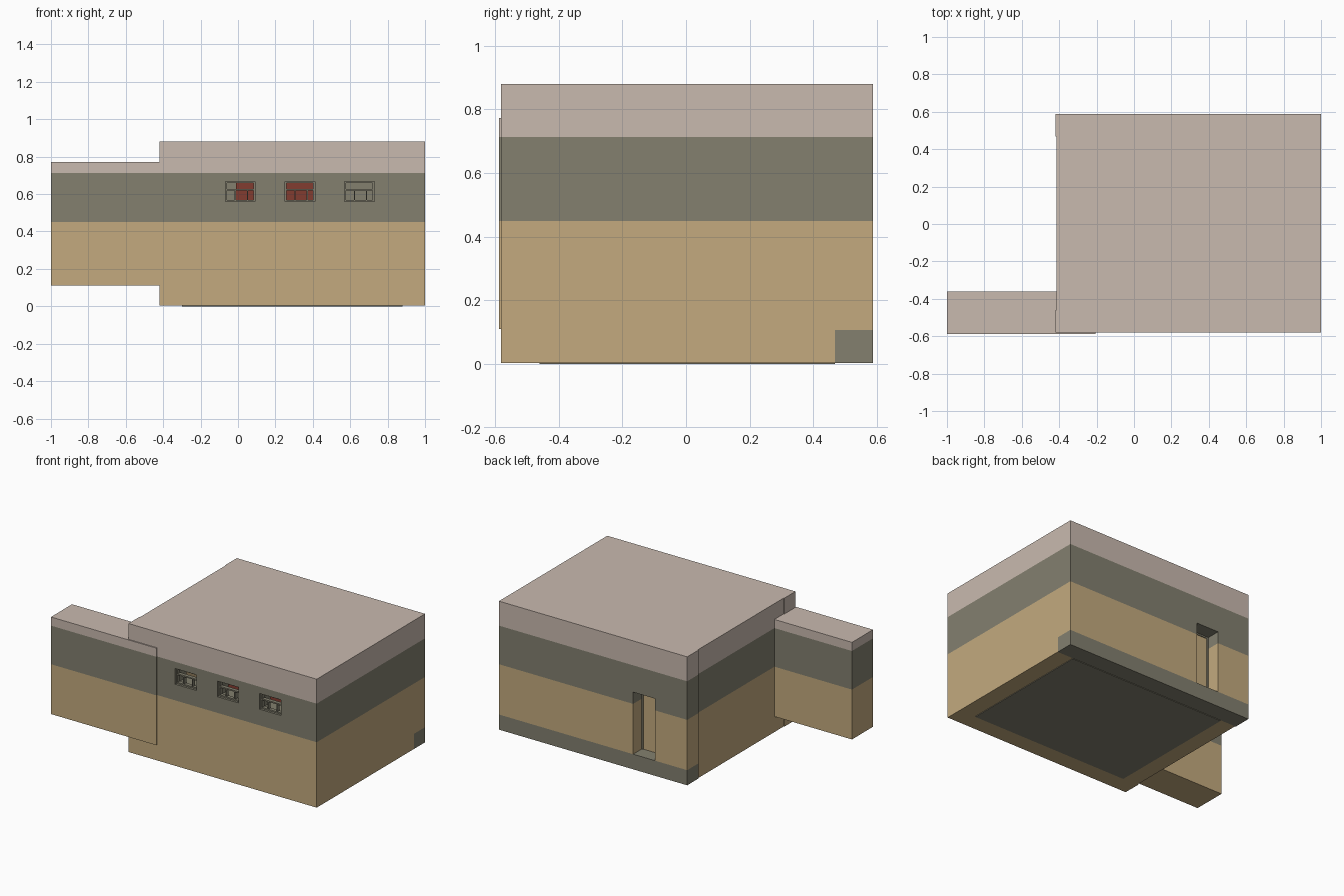
import bpy, bmesh

if "Cube" in bpy.data.objects:
    bpy.data.objects.remove(bpy.data.objects["Cube"])


def material(name, rgb):
    m = bpy.data.materials.new(name)
    m.diffuse_color = (*rgb, 1)
    m.use_nodes = True
    m.node_tree.nodes["Principled BSDF"].inputs["Base Color"].default_value = m.diffuse_color
    return m


TAN, GREY, PINK, RED = range(4)
MATS = [material("tan_wall", (0.546, 0.402, 0.209)),
        material("grey_green", (0.227, 0.216, 0.159)),
        material("pale_parapet", (0.584, 0.491, 0.429)),
        material("red_paint", (0.223, 0.045, 0.030))]

# colour bands: (upper height, colour), read from the ground up
WALL = [(0.45, TAN), (0.713, GREY), (9, PINK)]
BACK = [(0.107, GREY), (0.45, TAN), (0.713, GREY), (9, PINK)]


def plain(c):
    return [(9, c)]


def raw_box(name, x, y, z):
    bm = bmesh.new()
    bmesh.ops.create_cube(bm, size=1)
    for v in bm.verts:
        for i, (a, b) in enumerate((x, y, z)):
            v.co[i] = b if v.co[i] > 0 else a
    return to_object(name, bm)


def to_object(name, bm):
    me = bpy.data.meshes.new(name)
    bm.to_mesh(me)
    bm.free()
    ob = bpy.data.objects.new(name, me)
    bpy.context.collection.objects.link(ob)
    return ob


def cut_holes(ob, holes):
    for h in holes:
        cutter = raw_box("cutter", *h)
        cutter.hide_render = True
        mod = ob.modifiers.new("hole", 'BOOLEAN')
        mod.operation, mod.solver, mod.object = 'DIFFERENCE', 'EXACT', cutter
        bpy.context.view_layer.objects.active = ob
        bpy.ops.object.modifier_apply(modifier=mod.name)
        bpy.data.objects.remove(cutter)


def paint(ob, bands):
    """Slice the part at each band height and colour faces by height."""
    me = ob.data
    me.materials.clear()
    for m in MATS:
        me.materials.append(m)
    bm = bmesh.new()
    bm.from_mesh(me)
    for top, _ in bands[:-1]:
        bmesh.ops.bisect_plane(bm, geom=bm.verts[:] + bm.edges[:] + bm.faces[:],
                               plane_co=(0, 0, top), plane_no=(0, 0, 1))
    for f in bm.faces:
        h = f.calc_center_median().z
        f.material_index = next(c for top, c in bands if h <= top + 1e-5)
    bm.to_mesh(me)
    bm.free()


def box(name, x, y, z, bands, holes=()):
    ob = raw_box(name, x, y, z)
    cut_holes(ob, holes)
    paint(ob, bands)
    return ob


# walls of the main block, with window and door openings
WIN_X = (-0.068, 0.251, 0.569)
WIN_W, WIN_Z = 0.160, (0.56, 0.667)
DOOR_X, DOOR_Z = (-0.178, -0.012), (0.107, 0.53)
H = (0.004, 0.713)
box("front_wall", (-0.42, 1), (-0.58, -0.46), H, WALL,
    [((x, x + WIN_W), (-0.7, -0.3), WIN_Z) for x in WIN_X])
box("back_wall", (-0.42, 1), (0.467, 0.587), H, BACK,
    [(DOOR_X, (0.3, 0.7), DOOR_Z)])
box("left_wall", (-0.415, -0.30), (-0.46, 0.467), H, WALL)
box("right_wall", (0.88, 1), (-0.46, 0.467), H, WALL)

# roof with the shallow step along its left side
bm = bmesh.new()
outline = [(-0.42, -0.58), (1, -0.58), (1, 0.587), (-0.42, 0.587),
           (-0.42, 0.467), (-0.415, 0.467), (-0.415, -0.46), (-0.42, -0.46)]
face = bm.faces.new([bm.verts.new((x, y, 0.713)) for x, y in outline])
top = bmesh.ops.extrude_face_region(bm, geom=[face])["geom"]
for v in top:
    if isinstance(v, bmesh.types.BMVert):
        v.co.z = 0.88
bmesh.ops.recalc_face_normals(bm, faces=bm.faces[:])
paint(to_object("roof", bm), plain(PINK))

# floor slab and interior partition
box("floor_slab", (-0.30, 0.88), (-0.46, 0.467), (0, 0.06), plain(GREY))
box("partition", (-0.01, 0.50), (-0.25, -0.22), (0.06, 0.713),
    [(0.45, TAN), (9, RED)])

# raised side annex and the thin front panel lapping over the main wall
box("annex", (-1, -0.415), (-0.587, -0.36), (0.11, 0.772), WALL)
box("annex_front_panel", (-0.415, -0.205), (-0.587, -0.58), (0.11, 0.772), WALL)

# window frames with transom and two lower mullions
T = 0.009
for n, x in enumerate(WIN_X):
    x1, (z0, z1) = x + WIN_W, WIN_Z
    y = (-0.565, -0.54)
    zt = 0.619
    bars = [((x, x + T), (z0, z1)), ((x1 - T, x1), (z0, z1)),
            ((x + T, x1 - T), (z0, z0 + T)), ((x + T, x1 - T), (z1 - T, z1)),
            ((x + T, x1 - T), (zt, zt + T)),
            ((x + 0.05, x + 0.056), (z0 + T, zt)),
            ((x + 0.116, x + 0.122), (z0 + T, zt))]
    for i, (bx, bz) in enumerate(bars):
        box(f"window_{n}_bar_{i}", bx, y, bz, plain(GREY))

# recessed door leaf with its narrow frame
dx0, dx1 = DOOR_X
box("door_leaf", (dx0 + 0.01, dx1 - 0.01), (0.475, 0.49), (DOOR_Z[0], DOOR_Z[1] - 0.01), plain(TAN))
for side, px in (("left", dx0), ("right", dx1 - 0.01)):
    box(f"door_jamb_{side}", (px, px + 0.01), (0.47, 0.495), DOOR_Z, plain(GREY))
box("door_head", (dx0 + 0.01, dx1 - 0.01), (0.47, 0.495), (DOOR_Z[1] - 0.01, DOOR_Z[1]), plain(GREY))
